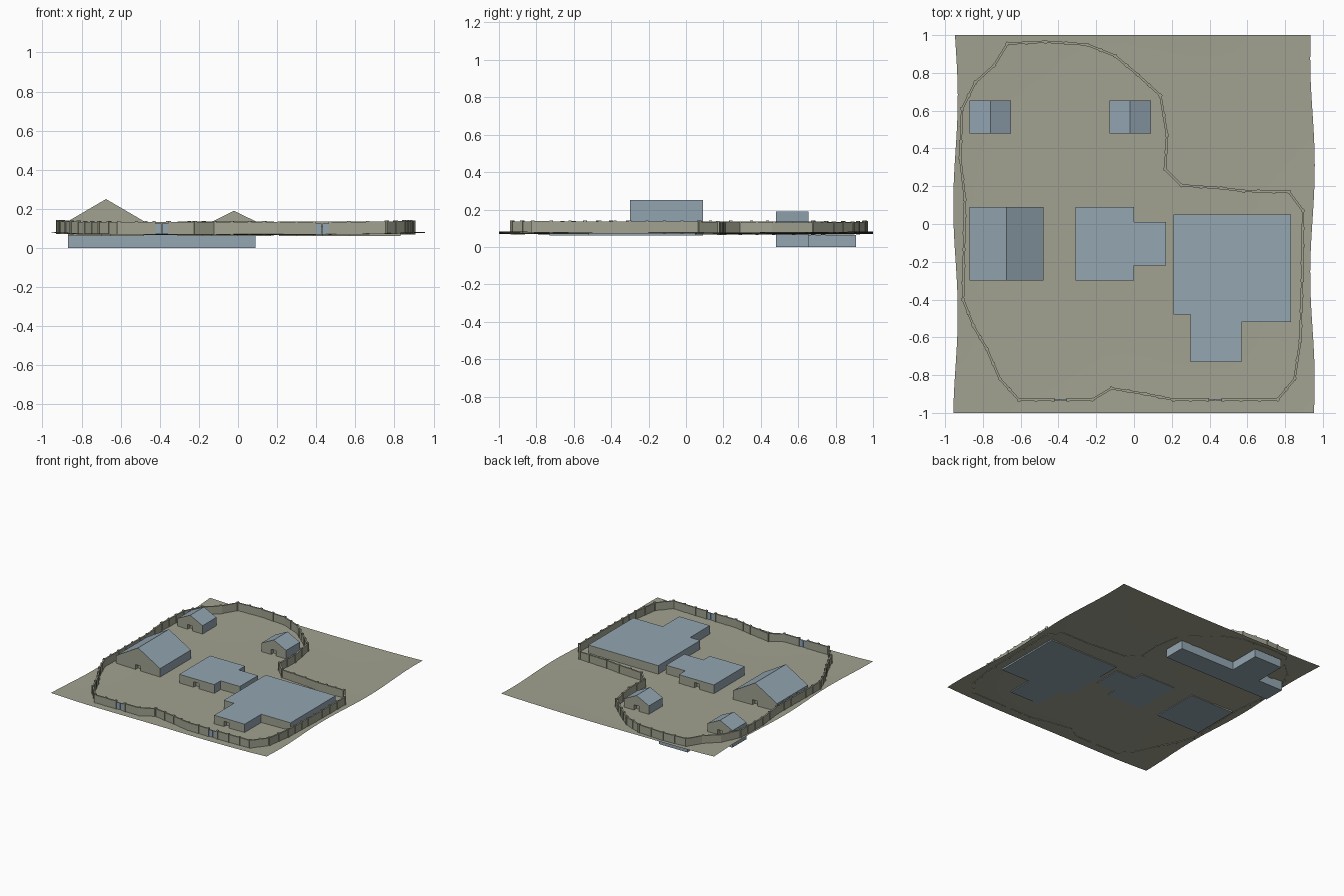
import bpy, bmesh, math
from mathutils import Vector, Matrix

if "Cube" in bpy.data.objects:
    bpy.data.objects.remove(bpy.data.objects["Cube"], do_unlink=True)


def material(name, srgb):
    rgb = [(c / 255) ** 2.2 for c in srgb] + [1]
    m = bpy.data.materials.new(name)
    m.use_nodes = True
    m.diffuse_color = rgb
    m.node_tree.nodes["Principled BSDF"].inputs["Base Color"].default_value = rgb
    return m


olive = material("olive_tan", (160, 161, 143))
slate = material("slate_blue", (146, 164, 176))


def make_object(name, bm):
    mesh = bpy.data.meshes.new(name)
    bm.to_mesh(mesh)
    bm.free()
    mesh.materials.append(olive)
    mesh.materials.append(slate)
    ob = bpy.data.objects.new(name, mesh)
    bpy.context.collection.objects.link(ob)
    return ob


def add_box(bm, centre, size, angle=0, mat=0):
    """Box added to bm, turned about z."""
    m = (Matrix.Translation(centre) @ Matrix.Rotation(angle, 4, 'Z')
         @ Matrix.Diagonal((*size, 1)))
    verts = bmesh.ops.create_cube(bm, size=1, matrix=m)["verts"]
    for f in {f for v in verts for f in v.link_faces}:
        f.material_index = mat


def extrude(bm, profile, offset):
    """Closed prism from a planar outline."""
    face = bm.faces.new([bm.verts.new(p) for p in profile])
    top = bmesh.ops.extrude_face_region(bm, geom=[face], use_keep_orig=True)["geom"]
    bmesh.ops.translate(bm, verts=[g for g in top if isinstance(g, bmesh.types.BMVert)],
                        vec=offset)
    bmesh.ops.recalc_face_normals(bm, faces=bm.faces)


def cut_doors(ob, doors):
    """Recessed doorways at (x, y) on front and back walls."""
    for x, y in doors:
        bm = bmesh.new()
        add_box(bm, (x, y, FLOOR + 0.025), (0.045, 0.06, 0.046))
        cutter = make_object("door_cutter", bm)
        cutter.hide_render = True
        mod = ob.modifiers.new("door", 'BOOLEAN')
        mod.operation = 'DIFFERENCE'
        mod.solver = 'EXACT'
        mod.object = cutter
        bpy.context.view_layer.objects.active = ob
        bpy.ops.object.modifier_apply(modifier=mod.name)
        bpy.data.objects.remove(cutter, do_unlink=True)


def building(name, profile, offset, doors):
    bm = bmesh.new()
    extrude(bm, profile, offset)
    # End walls facing front and back are tan, everything else slate
    for f in bm.faces:
        f.material_index = 0 if abs(f.normal.y) > 0.9 else 1
    cut_doors(make_object(name, bm), doors)


FLOOR, EAVE = 0.062, 0.136


def height(x, y):
    return 0.067 + 0.011 * x ** 4 + 0.004 * y ** 4 + 0.001 * math.sin(5 * x + 4 * y)


# Gently rolling ground sheet with wavy side edges
bm = bmesh.new()
bmesh.ops.create_grid(bm, x_segments=32, y_segments=32, size=1)
for v in bm.verts:
    x, y = v.co.x, v.co.y
    v.co.x = 0.945 * x + 0.012 * abs(x) * math.cos(5.5 * y + 3.6 + x)
    v.co.z = height(x, y)
ground = make_object("ground", bm)
for p in ground.data.polygons:
    p.use_smooth = True

# Flat-roofed buildings
flat_buildings = {
    "large_hall": ([(.21, .05), (.83, .05), (.83, -.52), (.57, -.52),
                    (.57, -.73), (.30, -.73), (.30, -.48), (.21, -.48)],
                   [(.41, -.73)]),
    "middle_hall": ([(-.31, .09), (0, .09), (0, .01), (.17, .01),
                     (.17, -.22), (0, -.22), (0, -.30), (-.31, -.30)],
                    [(-.16, -.30), (-.16, .09)]),
}
for name, (outline, doors) in flat_buildings.items():
    building(name, [(x, y, FLOOR) for x, y in outline], (0, 0, EAVE - FLOOR), doors)


# Gabled houses
def gable_house(name, x0, x1, y0, y1, ridge):
    mid = (x0 + x1) / 2
    profile = [(x0, y0, FLOOR), (x1, y0, FLOOR), (x1, y0, EAVE),
               (mid, y0, ridge), (x0, y0, EAVE)]
    building(name, profile, (0, y1 - y0, 0), [(mid, y0), (mid, y1)])


gable_house("gabled_barn", -.87, -.48, -.30, .09, .25)
gable_house("west_cottage", -.87, -.65, .48, .655, .19)
gable_house("east_cottage", -.13, .09, .48, .655, .19)

# Cellar joining the two cottages, with a rear annex
cellar = [(-.87, .48), (.09, .48), (.09, .655), (-.40, .655),
          (-.40, .91), (-.65, .91), (-.65, .655), (-.87, .655)]
bm = bmesh.new()
extrude(bm, [(x, y, 0) for x, y in cellar], (0, 0, 0.065))
for f in bm.faces:
    f.material_index = 1
make_object("cellar", bm)

# Perimeter fence with posts, open at the two gates
long_run = [(.47, -.93), (.76, -.93), (.85, -.82), (.88, -.62), (.89, -.3),
            (.895, .07), (.82, .17), (.58, .175), (.46, .19), (.25, .205),
            (.165, .29), (.175, .47), (.14, .68), (.02, .79), (-.1, .89),
            (-.25, .95), (-.47, .965), (-.67, .955), (-.74, .84), (-.84, .75),
            (-.91, .61), (-.92, .35), (-.895, .13), (-.905, -.4), (-.85, -.54),
            (-.78, -.66), (-.71, -.82), (-.61, -.93), (-.43, -.93)]
front_run = [(-.35, -.93), (-.22, -.93), (-.12, -.87), (.06, -.90),
             (.21, -.93), (.39, -.93)]


def fence(name, path):
    bm = bmesh.new()
    for a, b in zip(path, path[1:]):
        a, b = Vector(a), Vector(b)
        d = b - a
        angle = math.atan2(d.y, d.x)
        n = max(1, round(d.length / 0.09))
        for i in range(n):
            post = a + d * i / n
            c = a + d * (i + 0.5) / n
            add_box(bm, (c.x, c.y, height(*c) + 0.03),
                    (d.length / n, 0.012, 0.064), angle)
            add_box(bm, (post.x, post.y, height(*post) + 0.032),
                    (0.016, 0.018, 0.07), angle)
    x, y = path[-1]
    add_box(bm, (x, y, height(x, y) + 0.032), (0.016, 0.018, 0.07))
    make_object(name, bm)


fence("perimeter_fence", long_run)
fence("front_fence", front_run)

# Double-leaf gates in the front fence
for name, x in (("west_gate", -.39), ("east_gate", .43)):
    bm = bmesh.new()
    for side in (-1, 1):
        add_box(bm, (x + side * 0.019, -.93, height(x, -.93) + 0.028),
                (0.034, 0.008, 0.054), mat=1)
    make_object(name, bm)
